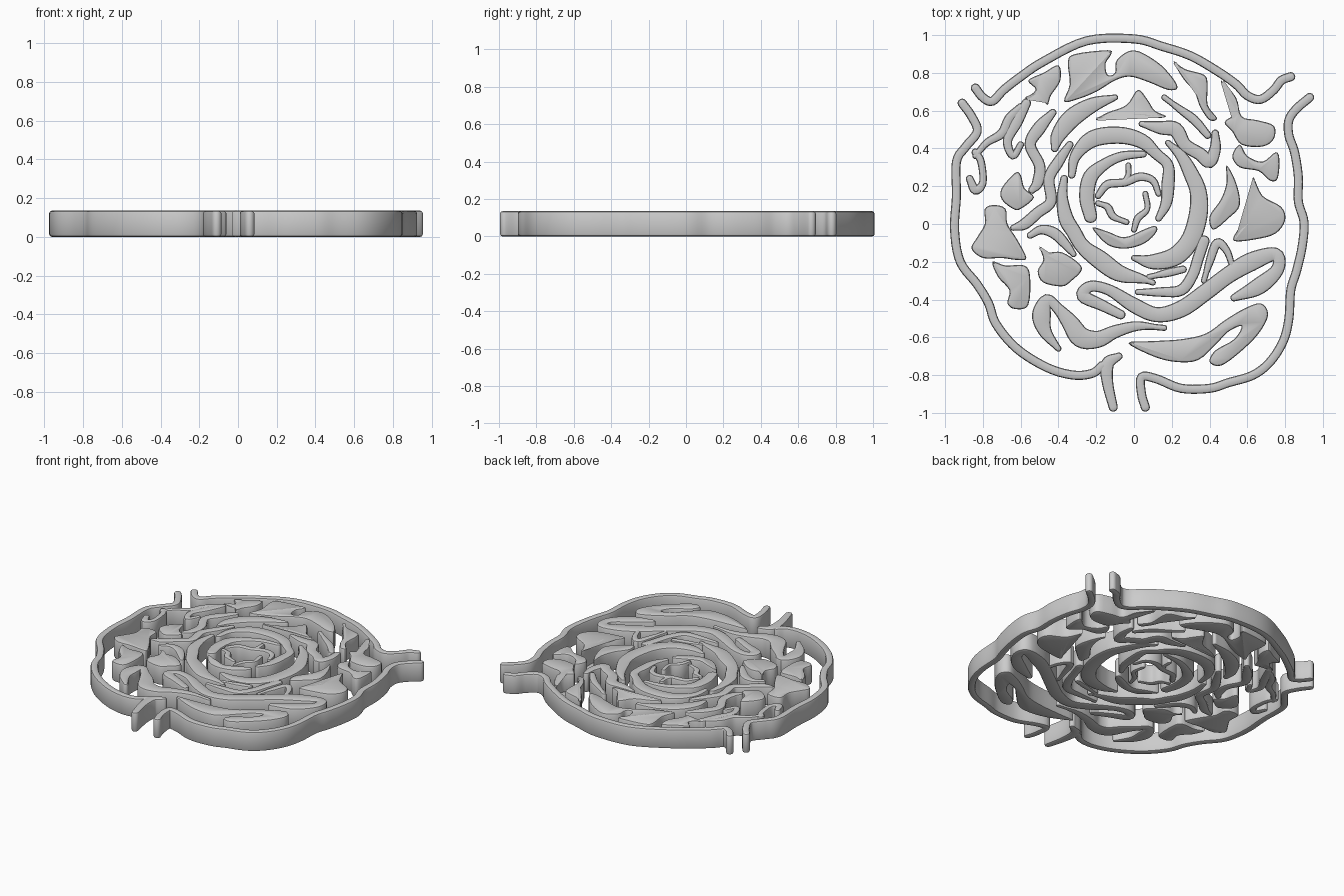
import bpy, bmesh, math
from mathutils import Vector

if "Cube" in bpy.data.objects:
    bpy.data.objects.remove(bpy.data.objects["Cube"])

H, B = 0.135, 0.013   # plate thickness, rounded edge
# (inset, z) profile of every wall
PROFILE = [(B, 0), (B * .3, B * .3), (0, B), (0, H - B), (B * .3, H - B * .3), (B, H)]


def spline(pts, closed, n=5):
    """Catmull-Rom through points given in hundredths of a unit."""
    p = [Vector(q) / 100 for q in pts]
    if not closed:
        p = [p[0] * 2 - p[1]] + p + [p[-1] * 2 - p[-2]]
    m, out = len(p), []
    for i in (range(m) if closed else range(1, m - 2)):
        a, b, c, d = (p[(i + k) % m] for k in (-1, 0, 1, 2))
        for j in range(n):
            t = j / n
            out.append(b + (c - a) * t / 2 + (a * 2 - b * 5 + c * 4 - d) * t * t / 2
                       + (b * 3 - a - c * 3 + d) * t ** 3 / 2)
    return out if closed else out + [p[-2]]


def loft(name, rings, strip):
    bm = bmesh.new()
    vs = [[bm.verts.new(co) for co in r] for r in rings]
    n = len(vs[0])
    for lo, hi in zip(vs, vs[1:]):
        for i in range(n):
            bm.faces.new((lo[i], lo[(i + 1) % n], hi[(i + 1) % n], hi[i]))
    for r in (vs[0], vs[-1]):
        if strip:
            for i in range(n // 2 - 1):
                bm.faces.new((r[i], r[i + 1], r[n - 2 - i], r[n - 1 - i]))
        else:
            bm.faces.new(r)
    bmesh.ops.recalc_face_normals(bm, faces=bm.faces)
    me = bpy.data.meshes.new(name)
    bm.to_mesh(me)
    bm.free()
    ob = bpy.data.objects.new(name, me)
    bpy.context.collection.objects.link(ob)
    me.shade_smooth()
    me.set_sharp_from_angle(angle=math.radians(35))


def stroke(name, pts):
    """Winding wall: spine points (x, y, half width) with rounded ends."""
    s = spline(pts, False)
    dirs = [(s[min(i + 1, len(s) - 1)] - s[max(i - 1, 0)]).xy.normalized() for i in range(len(s))]
    rings = []
    for inset, z in PROFILE:
        left, right = [], []
        def add(i, ang):
            r = max(s[i].z, 0.016) - inset
            d = dirs[i]
            nrm = Vector((-d.y, d.x))
            c = s[i].xy + d * r * math.cos(ang)
            left.append((*(c + nrm * r * math.sin(ang)), z))
            right.append((*(c - nrm * r * math.sin(ang)), z))
        for k in (165, 135, 110):
            add(0, math.radians(k))
        for i in range(len(s)):
            add(i, math.pi / 2)
        for k in (70, 45, 15):
            add(len(s) - 1, math.radians(k))
        rings.append(left + right[::-1])
    loft(name, rings, True)


def island(name, pts):
    """Wide piece: closed smooth outline."""
    s = spline(pts, True, 4)
    n = len(s)
    if sum(s[i - 1].cross(s[i]) for i in range(n)) < 0:
        s.reverse()
    nrm = []
    for i in range(n):
        d = (s[(i + 1) % n] - s[i - 1]).normalized()
        nrm.append(Vector((-d.y, d.x)))
    loft(name, [[(*(s[i] + nrm[i] * k), z) for i in range(n)] for k, z in PROFILE], False)


# outer rim: three arcs with flared ends
def rim(name, pts, w=2.4):
    stroke(name, [(x, y, w) for x, y in pts])


rim("rim_top", [(-84, 72), (-80, 67), (-75, 65), (-69, 71), (-60, 78), (-48, 86), (-25, 97), (0, 98),
                (15, 94), (30, 89), (44, 81), (54, 74), (60, 68), (67, 66), (74, 71), (78, 76), (83, 78)])
rim("rim_right", [(93, 67), (86, 61), (82, 55), (82, 47), (85, 38), (87, 25), (87, 12), (90, 1), (89, -12),
                  (86, -25), (83, -35), (82, -50), (79, -62), (72, -73), (63, -80), (50, -84), (40, -87),
                  (25, -87), (12, -82), (4, -81), (4, -90), (6, -97)])
rim("rim_left", [(-91, 64), (-86, 57), (-83, 49), (-89, 41), (-94, 33), (-94, 15), (-95, -3), (-92, -20),
                 (-83, -32), (-77, -42), (-73, -53), (-62, -66), (-46, -76), (-32, -80), (-22, -79), (-17, -75)])
stroke("rim_left_end", [(-8, -70, 2), (-14, -74, 3.5), (-14, -84, 3), (-11, -97, 2.4)])

# outer ring of islands, clockwise from the top
island("top_island", [(-35, 86), (-31, 90), (-14, 92), (-12, 90), (-15, 85), (-14, 79), (-10, 80), (-9, 87),
                      (0, 92), (12, 86), (20, 78), (23, 72), (18, 71), (8, 75), (-2, 78), (-10, 76),
                      (-20, 70), (-30, 66), (-37, 65), (-34, 74)])
island("upper_right_wedge", [(21, 86), (27, 82), (37, 79), (39, 74), (39, 63), (44, 56), (40, 55), (35, 62),
                             (32, 70), (26, 77)])
island("right_shoulder", [(46, 76), (54, 67), (57, 57), (65, 55), (74, 52), (74, 45), (68, 41), (57, 42),
                          (52, 49), (48, 54), (54, 59), (52, 67)])
island("right_fork", [(52, 36), (56, 42), (60, 36), (68, 33), (75, 38), (77, 34), (76, 24), (72, 23),
                      (66, 28), (56, 30)])
island("right_wedge", [(49, 31), (54, 22), (56, 10), (50, 3), (42, -3), (40, 4), (46, 13), (49, 22)])
island("right_island", [(63, 25), (68, 15), (78, 9), (80, 2), (75, -5), (65, -8), (53, -9), (55, -3),
                        (61, 3), (63, 13)])
island("lower_right_island", [(-3, -63), (10, -62), (25, -61), (38, -58), (48, -51), (58, -45), (67, -42),
                              (71, -48), (66, -58), (56, -68), (46, -75), (40, -73), (43, -67), (53, -61),
                              (57, -54), (50, -57), (44, -63), (34, -72), (22, -73), (10, -70)])
island("left_low_island", [(-75, -20), (-68, -22), (-58, -22), (-55, -28), (-56, -43), (-63, -45),
                           (-67, -42), (-66, -35), (-72, -28)])
island("lower_left_blob", [(-50, -12), (-46, -15), (-38, -15), (-29, -21), (-28, -25), (-33, -30),
                           (-38, -33), (-48, -31), (-51, -25), (-48, -19)])
island("left_island", [(-79, 8), (-74, 10), (-68, 8), (-67, 0), (-62, -8), (-57, -18), (-62, -19),
                       (-70, -18), (-80, -18), (-86, -13), (-83, -7), (-79, 0)])
island("left_block", [(-70, 19), (-63, 27), (-60, 26), (-58, 19), (-53, 14), (-60, 8), (-64, 8), (-70, 13)])
island("upper_left_wedge", [(-40, 84), (-39, 76), (-44, 68), (-46, 63), (-50, 68), (-58, 66), (-52, 71),
                            (-56, 76), (-48, 80)])
island("top_small_island", [(2, 71), (7, 66), (11, 60), (17, 57), (10, 56), (-5, 57), (-20, 55), (-14, 59),
                            (-4, 63)])
island("centre_low_island", [(-22, -2), (-14, -4), (-5, -7), (5, -3), (11, -1), (12, -4), (6, -10),
                             (-4, -13), (-14, -11)])

# outer winding walls
stroke("lower_long_wall", [(-7, -48, 2.5), (-17, -43, 3), (-27, -38, 3.5), (-23, -33, 3), (-13, -35, 3),
                           (0, -43, 4), (12, -48, 4), (25, -45, 4.5), (38, -36, 4.5), (50, -27, 4.5),
                           (62, -20, 5), (75, -16, 3.5), (76, -24, 3.5), (66, -33, 4.5), (53, -39, 2)])
stroke("bottom_left_wall", [(16, -55, 1), (2, -54, 2.5), (-10, -57, 3.5), (-19, -61, 4.5), (-28, -60, 5.5),
                            (-34, -52, 4.5), (-40, -45, 3), (-46, -40, 3), (-49, -48, 5), (-47, -57, 3.5),
                            (-40, -66, 1.5)])
stroke("left_hook", [(-87, 24, 2), (-84, 18, 2.5), (-80, 22, 2), (-81, 33, 2), (-84, 38, 2)])
stroke("left_diagonal", [(-84, 36, 1.6), (-78, 43, 2), (-70, 48, 2.5), (-66, 56, 2.5), (-60, 62, 2)])
stroke("left_inner_hook", [(-57, 64, 2.5), (-62, 54, 3), (-67, 44, 2.5), (-64, 36, 2), (-60, 42, 1.8)])
stroke("left_riser", [(-43, 59, 2), (-50, 51, 3.5), (-55, 42, 3), (-50, 31, 3), (-51, 22, 3), (-54, 18, 2)])

# middle ring of winding walls
stroke("mid_upper_left", [(-10, 67, 1.6), (-22, 63, 4), (-33, 56, 5), (-40, 47, 4), (-42, 40, 2)])
stroke("mid_upper_right", [(16, 67, 1), (24, 61, 2), (32, 55, 2.5), (39, 47, 2)])
stroke("mid_right_hook", [(4, 53, 1.5), (14, 51, 3.5), (22, 50, 4), (27, 42, 3.5), (35, 37, 3.5),
                          (40, 33, 3.5), (43, 40, 3), (43, 48, 2)])
stroke("mid_right_arc", [(18, 43, 1.5), (25, 36, 3), (30, 27, 4), (34, 17, 4.5), (34, 5, 5), (30, -8, 5),
                         (22, -17, 5), (10, -20, 4), (0, -18, 1.5)])
stroke("mid_left_outer", [(-34, 42, 2), (-40, 33, 3), (-45, 24, 3), (-44, 12, 3), (-51, 6, 3), (-58, 0, 3),
                          (-64, -2, 1.6)])
stroke("mid_left_arc", [(-37, 24, 2), (-38, 14, 3), (-36, 3, 4), (-32, -4, 4), (-27, -12, 4),
                        (-18, -19, 5), (-8, -26, 4.5), (4, -29, 2.5), (10, -31, 1)])
stroke("mid_left_spur", [(-55, -6, 1.8), (-49, -3, 2.5), (-42, -5, 3), (-36, -11, 2.5), (-32, -16, 1.6)])
stroke("mid_low_arc", [(2, -36, 1.5), (14, -36, 2.5), (25, -35, 3), (31, -27, 3), (34, -18, 3), (37, -9, 3)])
stroke("mid_low_spur", [(8, -28, 1), (17, -26, 2.2), (26, -24, 2)])
stroke("mid_right_fork", [(37, -30, 1), (40, -20, 2.2), (44, -10, 2.5), (49, -14, 2), (52, -22, 1.6)])

# inner ring and centre
stroke("inner_top_arc", [(-33, 26, 2), (-31, 36, 3), (-22, 45, 4.5), (-8, 47, 4.5), (4, 44, 4), (12, 37, 3),
                         (18, 31, 3), (18, 21, 3.5), (17, 11, 3), (13, 3, 1.8)])
stroke("inner_left_arc", [(5, 37, 1.8), (-6, 36, 2.5), (-15, 32, 3), (-23, 25, 4), (-25, 14, 4), (-23, 4, 3.5)])
stroke("centre_top", [(-19, 15, 1.8), (-14, 21, 2.3), (-5, 22, 2.2), (3, 25, 2.3), (10, 23, 2), (13, 16, 1.6)])
stroke("centre_stem", [(-3, 31, 1), (-3, 26, 1.6), (-5, 22, 1.8)])
stroke("centre_left", [(-19, 11, 1), (-14, 9, 2), (-11, 4, 2), (-4, 1, 1)])
stroke("centre_right", [(6, 16, 1.5), (7, 8, 1.6), (2, 3, 2), (0, -3, 1.5)])
